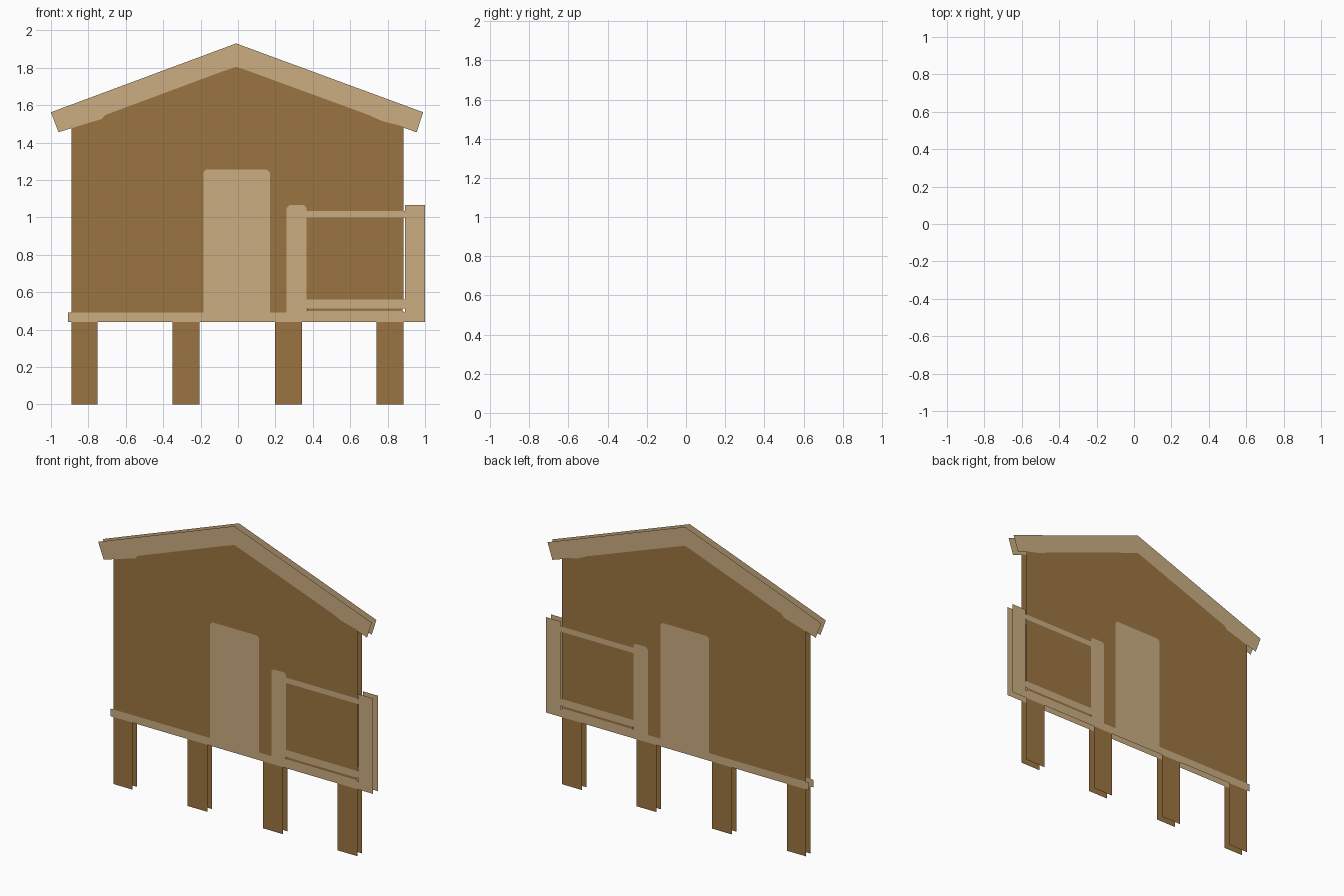
import bpy, bmesh

if "Cube" in bpy.data.objects:
    bpy.data.objects.remove(bpy.data.objects["Cube"])

HALF = 0.024  # front and back sheets sit at y = -HALF and y = +HALF


def material(name, rgb):
    m = bpy.data.materials.new(name)
    m.diffuse_color = (*rgb, 1)
    m.use_nodes = True
    m.node_tree.nodes["Principled BSDF"].inputs["Base Color"].default_value = m.diffuse_color
    return m


LIGHT = material("pale wood", (0.60, 0.42, 0.222))
DARK = material("brown wood", (0.33, 0.179, 0.053))


def area(pts):
    return sum(a[0] * b[1] - b[0] * a[1] for a, b in zip(pts, pts[1:] + pts[:1]))


def rect(x0, x1, z0, z1):
    return [(x0, z0), (x1, z0), (x1, z1), (x0, z1)]


def sheets(name, polys, mat):
    """Flat outlines in x/z, repeated on the front and back sheet."""
    bm = bmesh.new()
    for pts in polys:
        if area(pts) < 0:
            pts = pts[::-1]
        for y, loop in ((-HALF, pts), (HALF, pts[::-1])):
            face = bm.faces.new([bm.verts.new((x, y, z)) for x, z in loop])
            face.normal_update()
    bmesh.ops.triangulate(bm, faces=bm.faces[:])
    me = bpy.data.meshes.new(name)
    bm.to_mesh(me)
    bm.free()
    me.materials.append(mat)
    bpy.context.collection.objects.link(bpy.data.objects.new(name, me))


# Shared outlines, so that pale and brown areas meet without overlapping
door = [(-0.185, 0.49), (-0.185, 1.24), (-0.17, 1.255), (0.155, 1.255), (0.17, 1.24), (0.17, 0.49)]
inner_post = [(0.26, 0.49), (0.26, 1.05), (0.275, 1.065), (0.355, 1.065), (0.365, 1.05), (0.365, 1.035)]
eave = [(0.885, 1.479), (0.885, 1.485), (0.77, 1.515), (0.70, 1.547), (0.05, 1.785), (-0.01, 1.805),
        (-0.07, 1.785), (-0.71, 1.547), (-0.73, 1.525), (-0.89, 1.477)]

# Roof boards
sheets("roof", [[(-1.0, 1.562), (-0.96, 1.455)] + eave[::-1]
                + [(0.955, 1.455), (0.99, 1.562), (-0.01, 1.93)]], LIGHT)

# House wall, with the door and railing areas left out
wall = [(-0.89, 0.49)] + door + inner_post + [(0.885, 1.035)] + eave[1:]
sheets("wall", [wall, rect(0.365, 0.885, 0.56, 1.0), rect(0.37, 0.88, 0.499, 0.514)], DARK)

# Door
sheets("door", [door], LIGHT)

# Balcony railing: inner post, top rail, bottom rail and trim around the slit
sheets("railing", [
    inner_post + [(0.365, 0.49)],
    rect(0.365, 0.893, 1.0, 1.035),
    rect(0.365, 0.893, 0.514, 0.56),
    rect(0.365, 0.885, 0.49, 0.499),
], LIGHT)

# Deck and outer post
sheets("deck", [rect(-0.91, 1.0, 0.44, 0.49)], LIGHT)
sheets("outer_post", [rect(0.893, 1.0, 0.49, 1.067)], LIGHT)

# Stilts
sheets("stilts", [rect(a, b, 0, 0.44) for a, b in
                  ((-0.89, -0.75), (-0.35, -0.205), (0.197, 0.343), (0.74, 0.885))], DARK)
